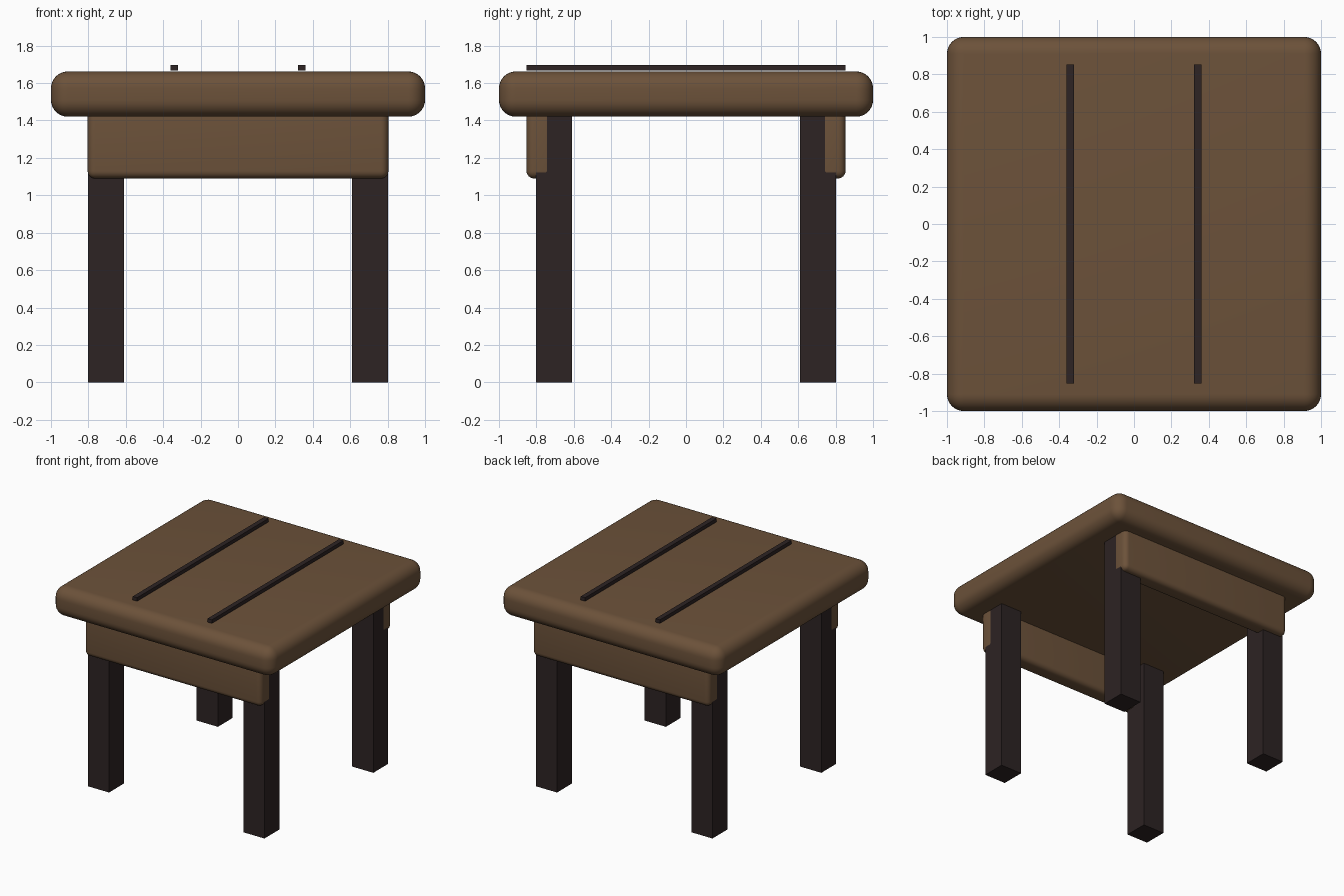
import bpy

if "Cube" in bpy.data.objects:
    bpy.data.objects.remove(bpy.data.objects["Cube"])

def material(name, rgb):
    m = bpy.data.materials.new(name)
    m.diffuse_color = (*rgb, 1)
    m.use_nodes = True
    m.node_tree.nodes["Principled BSDF"].inputs["Base Color"].default_value = m.diffuse_color
    return m

BROWN = material("warm brown wood", (0.150, 0.084, 0.042))
DARK = material("dark brown wood", (0.026, 0.017, 0.017))

def box(name, lo, hi, mat, bevel=0, segments=6):
    """Box between two corners, optionally with rounded edges."""
    bpy.ops.mesh.primitive_cube_add(
        size=1, location=[(a + b) / 2 for a, b in zip(lo, hi)])
    ob = bpy.context.object
    ob.name = name
    ob.scale = [b - a for a, b in zip(lo, hi)]
    bpy.ops.object.transform_apply(location=False, rotation=False, scale=True)
    ob.data.materials.append(mat)
    if bevel:
        mod = ob.modifiers.new("rounded edges", 'BEVEL')
        mod.width = bevel
        mod.segments = segments
        bpy.ops.object.modifier_apply(modifier=mod.name)
        bpy.ops.object.shade_smooth_by_angle()
    return ob

# Rounded slab top
box("table_top", (-1, -1, 1.42), (1, 1, 1.662), BROWN, 0.09, 8)

# Front and back aprons, just proud of the leg sides
for name, s in (("front", -1), ("back", 1)):
    y0, y1 = sorted((s * 0.853, s * 0.71))
    box(name + "_apron", (-0.804, y0, 1.09), (0.804, y1, 1.47), BROWN, 0.04)

# Four square legs
for yn, sy in (("front", -1), ("back", 1)):
    for xn, sx in (("left", -1), ("right", 1)):
        x0, x1 = sorted((sx * 0.61, sx * 0.803))
        y0, y1 = sorted((sy * 0.61, sy * 0.803))
        box(f"{yn}_{xn}_leg", (x0, y0, 0), (x1, y1, 1.43), DARK)

# Two dark strips lying along the top
for name, s in (("left", -1), ("right", 1)):
    box(name + "_strip", (s * 0.34 - 0.02, -0.853, 1.668),
        (s * 0.34 + 0.02, 0.853, 1.697), DARK)
